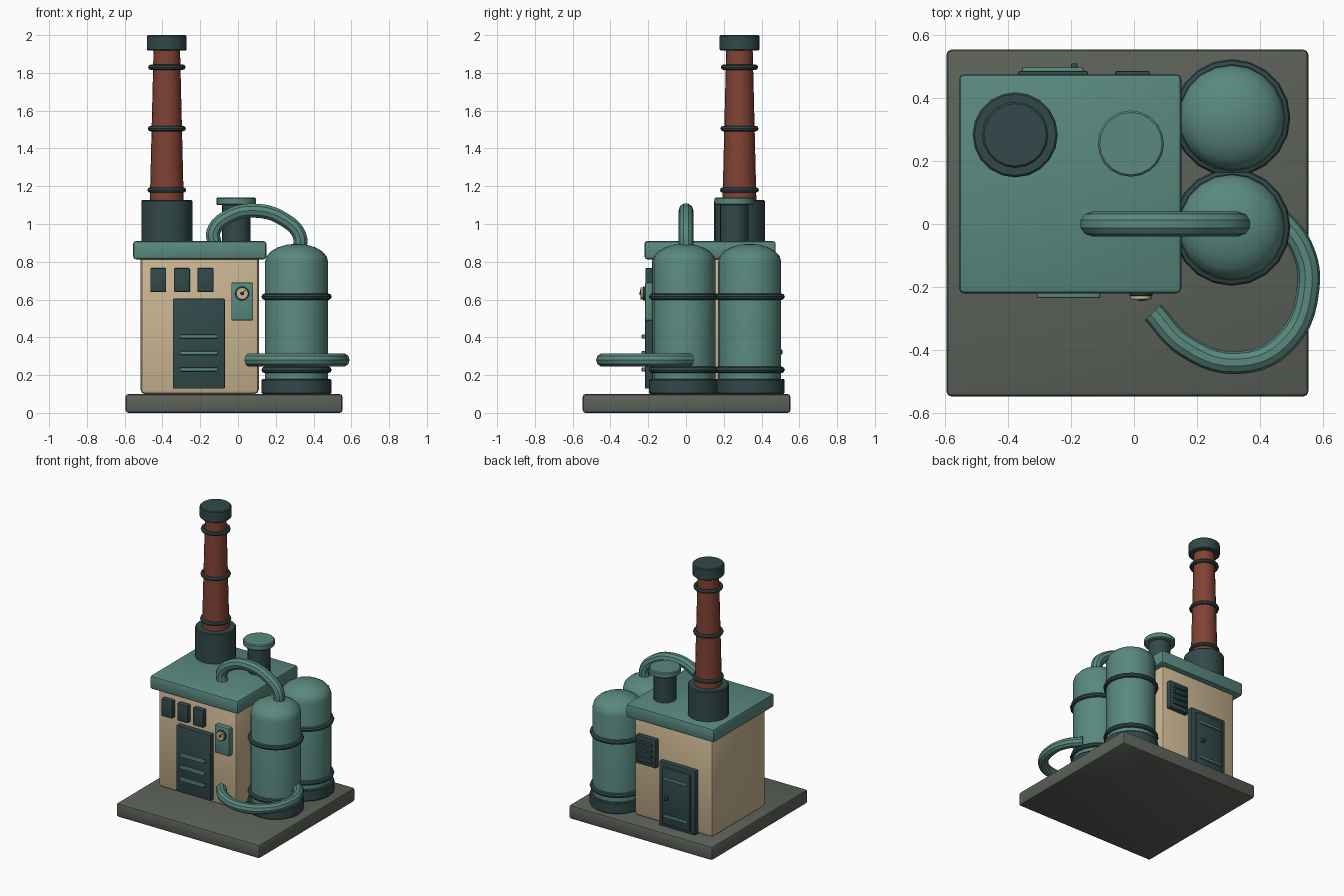
import bpy, bmesh
from math import sin, cos, pi, radians
from mathutils import Matrix, Vector

old = bpy.data.objects.get("Cube")
if old:
    bpy.data.objects.remove(old, do_unlink=True)


def material(name, rgb):
    m = bpy.data.materials.new(name)
    m.use_nodes = True
    m.diffuse_color = (*rgb, 1)
    m.node_tree.nodes["Principled BSDF"].inputs["Base Color"].default_value = (*rgb, 1)
    return m


TEAL = material("teal_metal", (0.10, 0.25, 0.21))
DARK = material("dark_metal", (0.032, 0.066, 0.068))
BRICK = material("red_brick", (0.22, 0.055, 0.034))
CREAM = material("cream_wall", (0.60, 0.47, 0.29))
STONE = material("grey_stone", (0.107, 0.120, 0.100))


def finish(name, bm, mat, smooth=True):
    bmesh.ops.recalc_face_normals(bm, faces=bm.faces)
    me = bpy.data.meshes.new(name)
    bm.to_mesh(me)
    bm.free()
    me.materials.append(mat)
    ob = bpy.data.objects.new(name, me)
    bpy.context.collection.objects.link(ob)
    if smooth:
        bpy.ops.object.select_all(action="DESELECT")
        ob.select_set(True)
        bpy.context.view_layer.objects.active = ob
        bpy.ops.object.shade_smooth_by_angle(angle=radians(35))
    return ob


def box(name, xs, ys, zs, mat, bevel=0.005):
    """Box between pairs of limits, with rounded edges."""
    lo, hi = Vector((xs[0], ys[0], zs[0])), Vector((xs[1], ys[1], zs[1]))
    size = hi - lo
    bm = bmesh.new()
    bmesh.ops.create_cube(bm, size=1, matrix=Matrix.Translation((lo + hi) / 2)
                          @ Matrix.Diagonal((*size, 1)))
    if bevel:
        bmesh.ops.bevel(bm, geom=bm.edges[:], offset=bevel, segments=2,
                        profile=0.5, affect="EDGES")
    return finish(name, bm, mat)


def lathe(name, profile, at, mat, sides=20, closed=False):
    """Turn (radius, z) points about a vertical axis through at."""
    bm = bmesh.new()
    rings = []
    for r, z in profile:
        rings.append([bm.verts.new((at[0] + r * cos(2 * pi * i / sides),
                                    at[1] + r * sin(2 * pi * i / sides), z))
                      for i in range(sides)])
    pairs = list(zip(rings, rings[1:]))
    if closed:
        pairs.append((rings[-1], rings[0]))
    for a, b in pairs:
        for i in range(sides):
            j = (i + 1) % sides
            bm.faces.new((a[i], a[j], b[j], b[i]))
    if not closed:
        bm.faces.new(rings[0])
        bm.faces.new(rings[-1])
    return finish(name, bm, mat)


def drum(name, at, r, z0, z1, mat, bevel=0.006):
    return lathe(name, [(r - bevel, z0), (r, z0 + bevel), (r, z1 - bevel),
                        (r - bevel, z1)], at, mat)


def hoop(name, at, r, z, thick, mat):
    pts = [(r + thick * cos(k * pi / 4), z + thick * sin(k * pi / 4)) for k in range(8)]
    return lathe(name, pts, at, mat, closed=True)


def pipe(name, points, r, mat):
    """Round pipe along a smooth path."""
    cu = bpy.data.curves.new(name + "_path", "CURVE")
    cu.dimensions = "3D"
    cu.bevel_depth, cu.bevel_resolution, cu.use_fill_caps = r, 3, True
    cu.resolution_u = 5
    sp = cu.splines.new("BEZIER")
    sp.bezier_points.add(len(points) - 1)
    for bp, p in zip(sp.bezier_points, points):
        bp.co = p
        bp.handle_left_type = bp.handle_right_type = "AUTO"
    tmp = bpy.data.objects.new(name + "_path", cu)
    bpy.context.collection.objects.link(tmp)
    bpy.context.view_layer.update()
    me = bpy.data.meshes.new_from_object(
        tmp.evaluated_get(bpy.context.evaluated_depsgraph_get()))
    bm = bmesh.new()
    bm.from_mesh(me)
    bmesh.ops.remove_doubles(bm, verts=bm.verts, dist=1e-5)
    for f in bm.faces:
        f.material_index = 0
    bpy.data.objects.remove(tmp, do_unlink=True)
    bpy.data.meshes.remove(me)
    return finish(name, bm, mat)


# Ground slab, house and roof
box("base_slab", (-0.595, 0.553), (-0.547, 0.553), (0, 0.1), STONE, 0.015)
box("house_walls", (-0.515, 0.11), (-0.18, 0.435), (0.1, 0.85), CREAM, 0.022)
box("roof_slab", (-0.555, 0.15), (-0.22, 0.475), (0.813, 0.91), TEAL, 0.015)

# Chimney
stack = (-0.377, 0.283)
drum("chimney_foot", stack, 0.135, 0.9, 1.127, DARK)
lathe("chimney_shaft", [(0.09, 1.11), (0.07, 1.93)], stack, BRICK)
drum("chimney_cap", stack, 0.105, 1.918, 2.0, DARK)
for i, z in enumerate((1.18, 1.505, 1.83)):
    hoop(f"chimney_hoop_{i + 1}", stack, 0.089 - 0.002 * i, z, 0.014, DARK)

# Roof vent
vent = (-0.01, 0.255)
drum("vent_stem", vent, 0.075, 0.9, 1.11, DARK)
drum("vent_lid", vent, 0.105, 1.1, 1.14, TEAL)

# Pair of storage tanks
R = 0.167
dome = [(R * cos(radians(a)), 0.8 + 0.095 * sin(radians(a))) for a in (0, 18, 36, 54, 72, 86)]
for side, y in (("front", -0.01), ("back", 0.337)):
    at = (0.31, y)
    drum(f"{side}_tank_foot", at, 0.185, 0.1, 0.18, DARK)
    lathe(f"{side}_tank_body", [(R, 0.15)] + dome, at, TEAL)
    for label, z in (("lower", 0.228), ("upper", 0.615)):
        hoop(f"{side}_tank_{label}_hoop", at, 0.169, z, 0.017, DARK)

# Pipes
pipe("upper_pipe", [(-0.125, 0, 0.9), (-0.13, 0, 0.96), (-0.05, 0, 1.04), (0.1, 0, 1.07),
                    (0.25, 0, 1.02), (0.325, 0, 0.94), (0.325, 0, 0.85)], 0.039, TEAL)
pipe("lower_pipe", [(0.06, -0.28, 0.28), (0.16, -0.385, 0.28), (0.33, -0.44, 0.28),
                    (0.48, -0.375, 0.28), (0.553, -0.2, 0.28), (0.53, -0.07, 0.28),
                    (0.46, 0.02, 0.28)], 0.036, TEAL)

# Front windows, door and louvres
for i, x in enumerate((-0.422, -0.297, -0.172)):
    box(f"front_window_{i + 1}", (x - 0.042, x + 0.042), (-0.215, -0.17), (0.64, 0.766), DARK)
box("front_door", (-0.345, -0.07), (-0.217, -0.17), (0.128, 0.605), DARK)
for i, z in enumerate((0.23, 0.317, 0.404)):
    box(f"front_door_louvre_{i + 1}", (-0.308, -0.108), (-0.235, -0.21),
        (z - 0.01, z + 0.01), TEAL, 0.004)

# Gauge panel
box("gauge_panel", (-0.035, 0.08), (-0.217, -0.17), (0.49, 0.69), TEAL)
for name, r, depth, mat in (("gauge_rim", 0.037, 0.228, DARK), ("gauge_dial", 0.033, 0.24, CREAM),
                            ("gauge_hub", 0.009, 0.245, DARK)):
    ob = drum(name, (0, 0), r, 0.2, depth, mat, 0.002)
    ob.rotation_euler.x = pi / 2
    ob.location = (0.022, 0, 0.632)
needle = box("gauge_needle", (-0.003, 0.003), (-0.243, -0.238), (0, 0.026), DARK, 0)
needle.rotation_euler.y = radians(45)
needle.location = (0.022, 0, 0.632)

# Back door
box("back_door_frame", (-0.402, -0.112), (0.42, 0.468), (0.1, 0.565), DARK)
box("back_door_panel", (-0.368, -0.146), (0.46, 0.485), (0.125, 0.535), DARK)
for label, z in (("lower", 0.19), ("upper", 0.46)):
    box(f"back_door_{label}_strip", (-0.355, -0.16), (0.475, 0.497),
        (z - 0.009, z + 0.009), TEAL, 0.004)
box("back_door_handle", (-0.2, -0.18), (0.48, 0.51), (0.31, 0.335), DARK, 0.004)

# Back grille
box("back_grille_frame", (-0.085, 0.075), (0.42, 0.468), (0.5, 0.705), DARK)
for i in range(4):
    z = 0.54 + 0.042 * i
    box(f"back_grille_slat_{i + 1}", (-0.06, 0.05), (0.46, 0.485), (z - 0.01, z + 0.01), DARK, 0.004)
